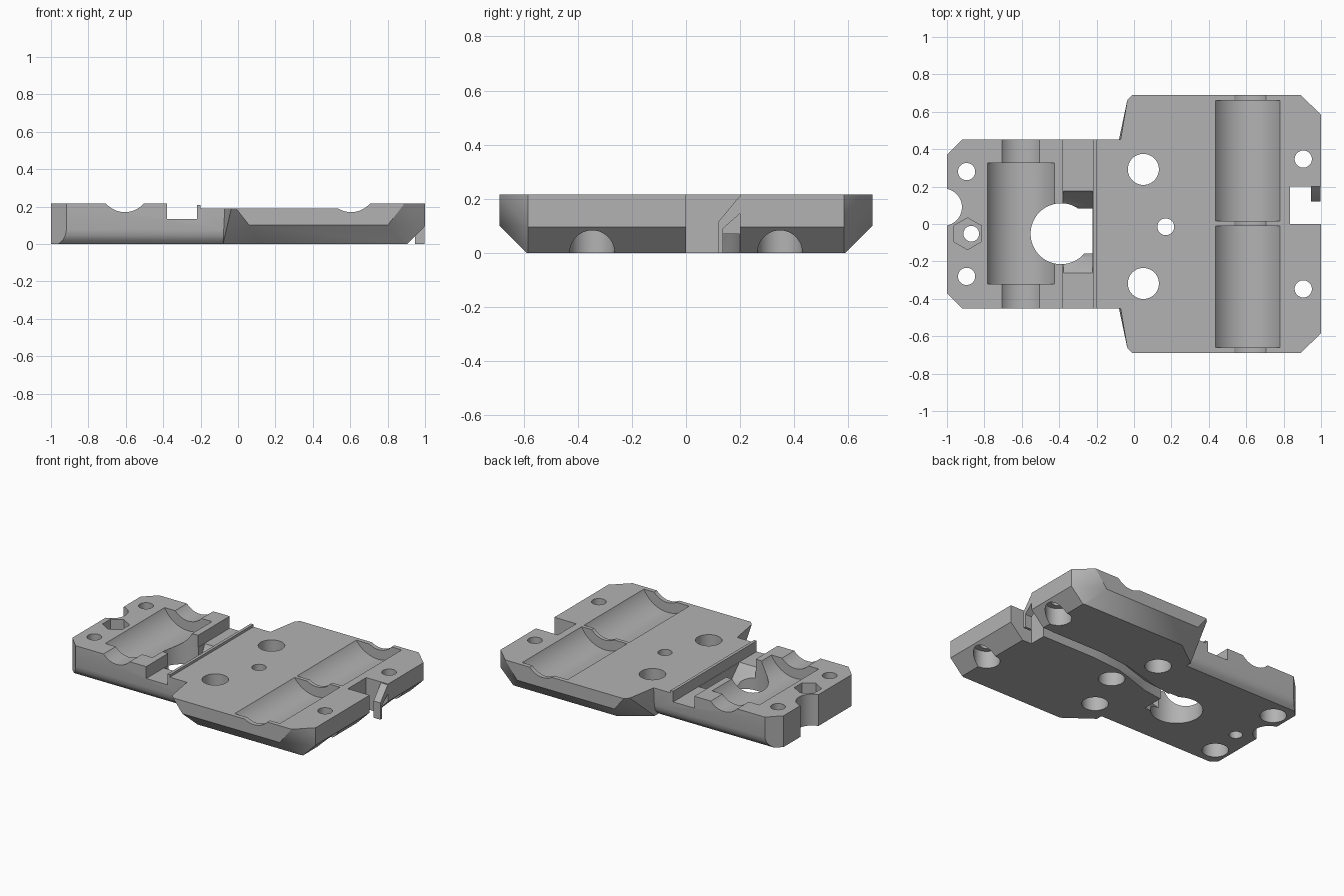
import bpy, bmesh, math
from mathutils import Vector

cube = bpy.data.objects.get("Cube")
if cube:
    bpy.data.objects.remove(cube, do_unlink=True)

grey = bpy.data.materials.new("plain grey")
grey.use_nodes = True
GREY = (0.45, 0.45, 0.45, 1)
grey.diffuse_color = GREY
grey.node_tree.nodes["Principled BSDF"].inputs["Base Color"].default_value = GREY


def finish(name, bm):
    bmesh.ops.recalc_face_normals(bm, faces=bm.faces)
    mesh = bpy.data.meshes.new(name)
    bm.to_mesh(mesh)
    bm.free()
    mesh.materials.append(grey)
    ob = bpy.data.objects.new(name, mesh)
    bpy.context.collection.objects.link(ob)
    return ob


def hull(name, points):
    bm = bmesh.new()
    for p in points:
        bm.verts.new(p)
    res = bmesh.ops.convex_hull(bm, input=bm.verts)
    loose = {v for v in res["geom_interior"] + res["geom_unused"]
             if isinstance(v, bmesh.types.BMVert)}
    bmesh.ops.delete(bm, geom=list(loose), context="VERTS")
    bmesh.ops.dissolve_limit(bm, angle_limit=0.01, verts=bm.verts, edges=bm.edges)
    return finish(name, bm)


def prism(name, outline, vector, axis_points):
    """Extrude an outline, placed in space by axis_points, along vector."""
    bm = bmesh.new()
    face = bm.faces.new([bm.verts.new(axis_points(a, b)) for a, b in outline])
    res = bmesh.ops.extrude_face_region(bm, geom=[face])
    for v in res["geom"]:
        if isinstance(v, bmesh.types.BMVert):
            v.co += Vector(vector)
    return finish(name, bm)


def box(x0, x1, y0, y1, z0, z1):
    return hull("cutter", [(x, y, z) for x in (x0, x1) for y in (y0, y1) for z in (z0, z1)])


def circle(a, b, r, n=48, start=0.0):
    return [(a + r * math.cos(start + 2 * math.pi * i / n),
             b + r * math.sin(start + 2 * math.pi * i / n)) for i in range(n)]


def bore(x, y, r, z0=-0.1, z1=0.4, n=48, start=0.0):
    return prism("cutter", circle(x, y, r, n, start), (0, 0, z1 - z0), lambda a, b: (a, b, z0))


def trough(x, r, y0, y1):
    return prism("cutter", circle(x, 0.303, r, 96), (0, y1 - y0, 0), lambda a, b: (a, y0, b))


def combine(target, other, operation):
    mod = target.modifiers.new("boolean", "BOOLEAN")
    mod.operation, mod.solver, mod.object = operation, "EXACT", other
    bpy.ops.object.select_all(action="DESELECT")
    bpy.context.view_layer.objects.active = target
    target.select_set(True)
    bpy.ops.object.modifier_apply(modifier=mod.name)
    bpy.data.objects.remove(other, do_unlink=True)


TOP, LOW = 0.215, 0.19

# Wide plate: bevelled underside and tapered corners
half = [(-0.07, 0.453, LOW), (-0.08, 0.453, 0), (-0.03, 0.69, TOP), (0.06, 0.69, 0.1),
        (0.105, 0.59, 0), (0.89, 0.69, TOP), (0.80, 0.69, 0.1), (0.895, 0.59, 0),
        (1, 0.585, TOP), (1, 0.585, 0.095), (0.905, 0.585, 0), (-0.07, 0.453, TOP)]
body = hull("carriage_plate", [(x, s * y, z) for x, y, z in half for s in (1, -1)])

# Narrow plate: clipped corners and rounded lower edges
side = [(0.453, TOP), (0.453, 0.075), (0.447, 0.045), (0.434, 0.02), (0.41, 0)]
points = [(x, s * y, z) for y, z in side for s in (1, -1) for x in (y - 1.37, 0.02)]
points += [(-1, s * 0.37, z) for s in (1, -1) for z in (0, TOP)]
combine(body, hull("narrow_plate", points), "UNION")

cutters = [
    # Lower top surface, ridge top and cross slot
    box(-0.2, 0.605, -1, 1, LOW, 0.5),
    box(-0.222, -0.19, -1, 1, 0.207, 0.5),
    box(-0.38, -0.22, -1, 1, 0.133, 0.5),
    # Rod grooves and bearing pockets
    trough(-0.605, 0.133, -1, 1),
    trough(0.605, 0.133, -1, 1),
    trough(-0.605, 0.2, -0.32, 0.325),
    trough(0.602, 0.2, 0.016, 0.66),
    trough(0.602, 0.2, -0.66, -0.01),
    # End slot and edge notch
    box(0.834, 1.1, 0, 0.2, -0.1, 0.4),
    bore(-1.02, 0.09, 0.1),
    # Nut recess with its hole
    bore(-0.89, -0.052, 0.085, 0.11, 0.4, 6, math.pi / 2),
    bore(-0.87, -0.052, 0.042),
    # Middle hole with counterbore
    bore(0.17, -0.015, 0.045),
    bore(0.17, -0.015, 0.083, -0.1, 0.12),
]
# Paired screw holes, counterbored from below, and large plain holes
for s in (1, -1):
    for x, y in ((0.905, 0.347), (-0.895, 0.28)):
        cutters += [bore(x, s * y, 0.046), bore(x, s * y, 0.083, -0.1, 0.12)]
    cutters.append(bore(0.05, s * 0.305 - 0.013, 0.083))

# Main opening, flat against the ridge
opening = bore(-0.39, -0.052, 0.163)
combine(opening, box(-0.22, 0.2, -1, 1, -0.2, 0.5), "DIFFERENCE")
cutters.append(opening)

# Sloping funnel from the cross slot into the opening
funnel = [(-0.27, 0.14), (0.18, 0.14), (0.16, 0.09), (0.1, 0.03), (0.07, -0.02),
          (-0.15, -0.02), (-0.18, 0.05)]
cutters.append(prism("cutter", funnel, (0.155, 0, 0), lambda a, b: (-0.377, a, b)))

# Cable channel under the plate, from end slot to opening
channel = [(0.85, 0.197), (0.42, 0.197), (0.2, 0.17), (-0.1, 0.09), (-0.3, 0.06),
           (-0.3, -0.02), (-0.08, 0.01), (0.2, 0.1), (0.42, 0.12), (0.85, 0.12)]
cutters.append(prism("cutter", channel, (0, 0, 0.17), lambda a, b: (a, b, -0.1)))

for c in cutters:
    combine(body, c, "DIFFERENCE")

# Retaining tab hanging in the end slot
tab_outline = [(0.205, TOP - 0.002), (0.19, 0.2), (0.12, 0.115), (0.12, 0), (0.137, 0),
               (0.137, 0.09), (0.205, 0.15)]
tab = prism("retaining_tab", tab_outline, (0.052, 0, 0), lambda a, b: (0.946, a, b))

for ob in (body, tab):
    bpy.ops.object.select_all(action="DESELECT")
    ob.select_set(True)
    bpy.context.view_layer.objects.active = ob
    bpy.ops.object.shade_smooth_by_angle(angle=math.radians(30))
